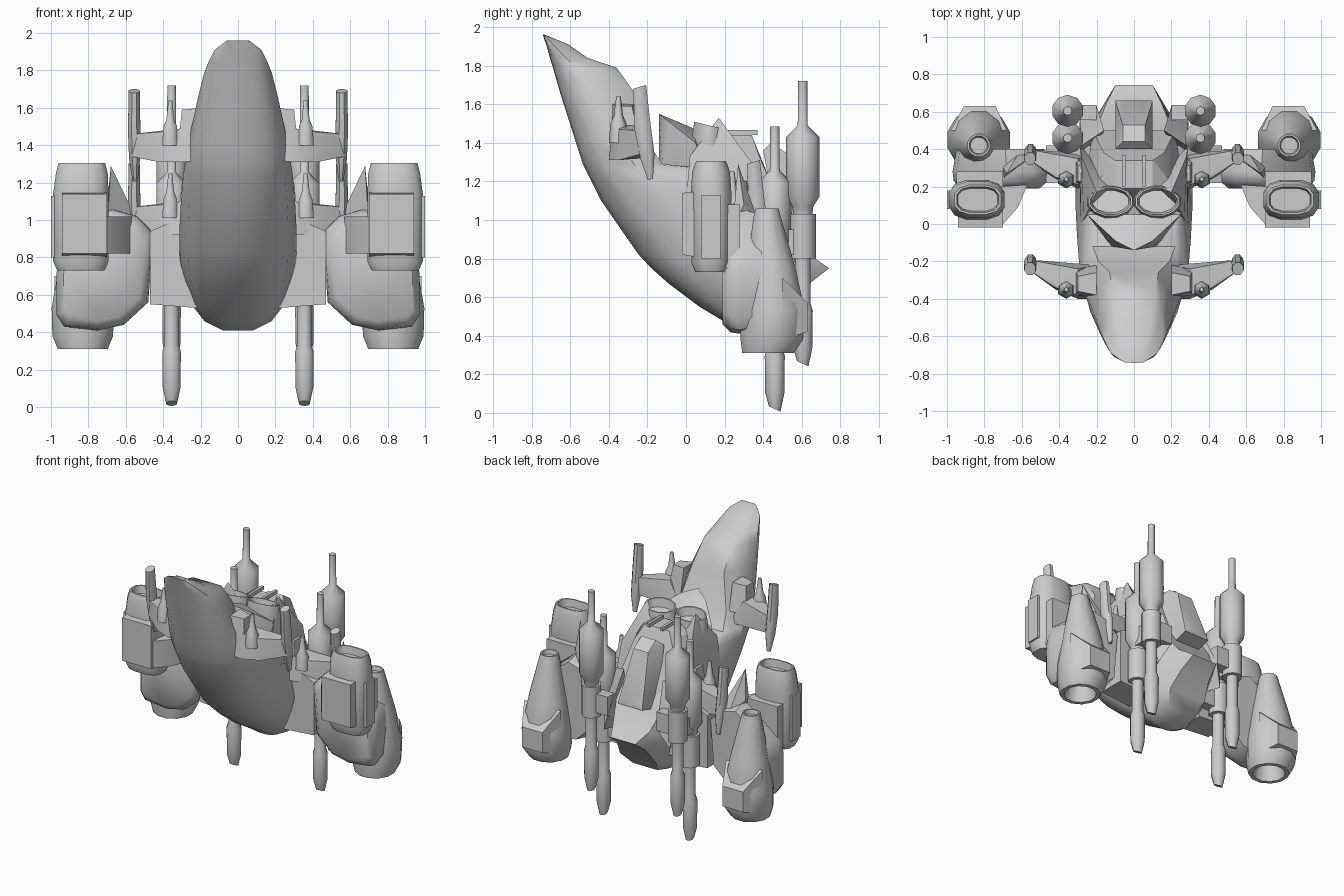
import bpy, bmesh, math
from mathutils import Vector


def finish(name, bm, angle=32):
    bmesh.ops.recalc_face_normals(bm, faces=bm.faces[:])
    me = bpy.data.meshes.new(name)
    bm.to_mesh(me)
    bm.free()
    ob = bpy.data.objects.new(name, me)
    bpy.context.collection.objects.link(ob)
    bpy.ops.object.select_all(action='DESELECT')
    ob.select_set(True)
    bpy.context.view_layer.objects.active = ob
    bpy.ops.object.shade_smooth_by_angle(angle=math.radians(angle))
    return ob


def loft(name, rings, angle=48):
    bm = bmesh.new()
    vs = [[bm.verts.new(p) for p in r] for r in rings]
    n = len(vs[0])
    for a, b in zip(vs, vs[1:]):
        for i in range(n):
            j = (i + 1) % n
            bm.faces.new((a[i], a[j], b[j], b[i]))
    bm.faces.new(vs[0])
    bm.faces.new(vs[-1])
    return finish(name, bm, angle)


def solid(name, pts, s=1, angle=25):
    """Faceted convex solid around a few corner points."""
    bm = bmesh.new()
    for x, y, z in pts:
        bm.verts.new((x * s, y, z))
    res = bmesh.ops.convex_hull(bm, input=bm.verts[:])
    junk = [e for e in res['geom_interior'] if isinstance(e, bmesh.types.BMVert)]
    if junk:
        bmesh.ops.delete(bm, geom=junk, context='VERTS')
    return finish(name, bm, angle)


def box(name, x0, x1, y0, y1, z0, z1, s=1):
    return solid(name, [(x, y, z) for x in (x0, x1) for y in (y0, y1) for z in (z0, z1)], s)


def ring(cx, cy, z, rx, ry, n=8, slant=0.0, power=1.0):
    """Elliptical slice; power below 1 squares it off."""
    out = []
    for i in range(n):
        a = 2 * math.pi * (i + 0.5) / n
        c, d = math.cos(a), math.sin(a)
        y = ry * math.copysign(abs(d) ** power, d)
        out.append(Vector((cx + rx * math.copysign(abs(c) ** power, c), cy + y, z + slant * y)))
    return out


def body_ring(z, yf, ys, yb, w, wb):
    """Horizontal hull slice: rounded belly in front, flat deck behind."""
    d = ys - yf
    half = [(0.30 * w, yf + 0.03 * d), (0.60 * w, yf + 0.15 * d), (0.86 * w, yf + 0.42 * d), (w, ys),
            ((w + wb) / 2, 0.35 * ys + 0.65 * yb), (wb, yb)]
    pts = [(0, yf)] + half + [(-x, y) for x, y in reversed(half)]
    return [Vector((x, y, z)) for x, y in pts]


# main hull, nose tip down to tail
loft("hull", [body_ring(*r) for r in (
    (1.96, -.742, -.735, -.73, .06, .03), (1.91, -.725, -.69, -.61, .125, .07),
    (1.84, -.705, -.62, -.51, .16, .09), (1.79, -.69, -.57, -.36, .18, .115),
    (1.65, -.65, -.48, -.26, .215, .13), (1.40, -.57, -.34, -.20, .27, .19),
    (1.29, -.535, -.27, -.12, .285, .22), (1.24, -.51, -.22, .36, .293, .20),
    (1.10, -.44, -.06, .46, .305, .20), (.97, -.35, .08, .54, .312, .19),
    (.82, -.245, .20, .64, .312, .15), (.75, -.18, .25, .742, .308, .10),
    (.67, -.09, .28, .64, .29, .12), (.55, .07, .30, .56, .25, .15),
    (.46, .22, .33, .48, .18, .10), (.41, .29, .33, .38, .08, .04))], 40)

# pointed hood in front of the intakes
solid("intake_hood", [(0, -.14, 1.55), (0, .05, 1.47), (0, -.14, 1.28)] + [
    p for s in (1, -1) for p in ((s * .1, -.09, 1.51), (s * .25, .05, 1.40),
                                 (s * .28, .12, 1.2), (s * .12, -.12, 1.27))])
# upper back block and raised dorsal panel
solid("upper_back", [(s * x, y, z) for s in (1, -1) for x, y, z in (
    (.10, .19, 1.44), (.10, .34, 1.44), (.22, .2, 1.36), (.16, .38, 1.33), (.28, .1, 1.15),
    (.22, .5, 1.05))])
solid("dorsal_panel", [(s * x, y, z) for s in (1, -1) for x, y, z in (
    (.06, .44, 1.40), (.06, .53, 1.34), (.10, .40, 1.36), (.10, .66, .97), (.06, .66, 1.0),
    (.10, .48, .92))])

# gun tower profile (height, radius)
TOWER = ((.255, .03), (.34, .05), (.53, .052), (.57, .04), (.80, .04), (.80, .068), (1.03, .068),
         (1.03, .05), (1.07, .055), (1.12, .086), (1.43, .086), (1.49, .026), (1.72, .024))

for s, side in ((1, "right"), (-1, "left")):
    # twin open intakes
    loft(side + "_intake", [ring(s * .125, .12, z, rx, ry, 12, -.25) for z, rx, ry in (
        (1.15, .12, .085), (1.42, .13, .09), (1.49, .12, .08), (1.49, .11, .072), (1.43, .10, .06))])
    box(side + "_intake_rod", .045, .065, .2, .37, 1.44, 1.465, s)
    # shoulder facets
    solid(side + "_shoulder", [(.2, .17, 1.53), (.27, .02, 1.33), (.28, .36, 1.27), (.12, .2, 1.40),
                               (.29, .0, 1.1), (.29, .42, 1.0), (.18, .3, 1.2)], s)
    # rear flank armour
    solid(side + "_rear_flank", [(.16, .5, 1.15), (.28, .42, 1.1), (.29, .55, .85), (.2, .63, .85),
                                 (.27, .58, .70), (.2, .4, .7), (.3, .3, .8)], s)

    # two long gun towers with brackets
    for k, (cy, dz) in enumerate(((.605, 0), (.46, -.235))):
        loft(f"{side}_gun_tower_{k + 1}",
             [ring(s * .355, cy, z + dz, r, r, 10, -.45 if i == 0 else 0)
              for i, (z, r) in enumerate(TOWER)])
        box(f"{side}_tower_bracket_{k + 1}", .2, .36, cy - .05, cy + .03, .84 + dz, .98 + dz, s)
    box(side + "_tower_link", .31, .40, .44, .62, .82, .95, s)

    # small winglets with a blade gun and a spike, fore and aft
    for tag, dy, dz in (("fore", 0, 0), ("aft", .59, -.39)):
        solid(f"{side}_{tag}_winglet", [(x, y + dy, z + dz) for x, y, z in (
            (.2, -.40, 1.32), (.2, -.22, 1.32), (.30, -.40, 1.31), (.30, -.38, 1.49),
            (.30, -.22, 1.32), (.30, -.24, 1.49), (.42, -.35, 1.31), (.42, -.34, 1.47),
            (.42, -.24, 1.32), (.42, -.25, 1.47), (.57, -.24, 1.34), (.57, -.19, 1.34),
            (.57, -.24, 1.46), (.57, -.19, 1.46))], s)
        solid(f"{side}_{tag}_winglet_root", [(x, y + dy, z + dz) for x, y, z in (
            (.2, -.38, 1.60), (.2, -.26, 1.60), (.30, -.36, 1.59), (.30, -.28, 1.59),
            (.2, -.40, 1.40), (.2, -.22, 1.40), (.32, -.38, 1.40), (.32, -.24, 1.40))], s)
        loft(f"{side}_{tag}_blade_gun", [ring(s * x, y + dy, z + dz, rx, ry, 8, .3) for x, y, z, rx, ry in (
            (.55, -.185, 1.21, .014, .015), (.553, -.20, 1.33, .032, .04),
            (.555, -.225, 1.48, .036, .045), (.555, -.24, 1.69, .032, .036))], 50)
        loft(f"{side}_{tag}_spike", [ring(s * .362, -.35 + dy, z + dz, r, r, 6) for z, r in (
            (1.40, .05), (1.50, .042), (1.54, .024), (1.64, .012))], 65)

    # arm from hull to engines
    solid(side + "_arm_root", [(x, y, z) for x, zs in ((.22, (.53, 1.05)), (.47, (.55, .94)))
                               for z in zs for y in (.22, .42)], s)
    outline = ((.45, .93), (.54, 1.02), (.68, 1.06), (.95, .85), (.97, .72), (.97, .49),
               (.93, .43), (.75, .41), (.61, .44), (.48, .56))
    loft(side + "_engine_arm", [
        [Vector((s * (.76 + (x - .76) * k), y, .68 + (z - .68) * k)) for x, z in outline]
        for y, k in ((.19, .82), (.23, .97), (.28, 1), (.40, .9))])
    solid(side + "_arm_cheek", [(x, y, z) for x, y in ((.62, .09), (.70, .0), (.72, .2), (.57, .21))
                                for z in (.82, 1.02)], s)
    # upright fin beside the engine
    solid(side + "_arm_fin", [(.68, .27, 1.29), (.70, .30, 1.08), (.55, .36, 1.02), (.61, .39, .95),
                              (.70, .24, .95), (.66, .28, .9)], s)

    # front engine pod with armour plate
    loft(side + "_front_pod", [ring(s * x, .13, z, rx, ry, 12, 0, .72) for x, z, rx, ry in (
        (.84, .73, .13, .085), (.84, .78, .152, .105), (.84, 1.14, .152, .108), (.835, 1.25, .142, .10),
        (.835, 1.305, .128, .08), (.835, 1.305, .115, .07), (.835, 1.25, .108, .062))])
    solid(side + "_pod_front_plate", [(x, y, z) for y, x0, x1, z0, z1 in (
        (-.02, .70, .94, .82, 1.14), (.10, .70, .94, .80, 1.15)) for x in (x0, x1) for z in (z0, z1)], s)
    box(side + "_pod_outer_strip", .97, 1.0, .08, .18, .80, 1.13, s)
    box(side + "_pod_spine", .70, .95, .2, .28, .75, 1.08, s)

    # main rear thruster, hollow below
    loft(side + "_thruster", [ring(s * x, y, z, r, r, 12) for x, y, z, r in (
        (.83, .43, .45, .08), (.83, .425, .31, .11), (.83, .425, .31, .138), (.83, .445, .38, .168),
        (.83, .45, .53, .172), (.83, .44, .75, .132), (.83, .42, 1.03, .07), (.83, .42, 1.06, .062),
        (.83, .42, 1.06, .052), (.83, .42, 1.03, .045))])
    solid(side + "_thruster_block", [(x, y, z) for x0, x1, y, z0, z1 in (
        (.68, .98, .50, .38, .70), (.74, .91, .63, .42, .57)) for x in (x0, x1) for z in (z0, z1)], s)
